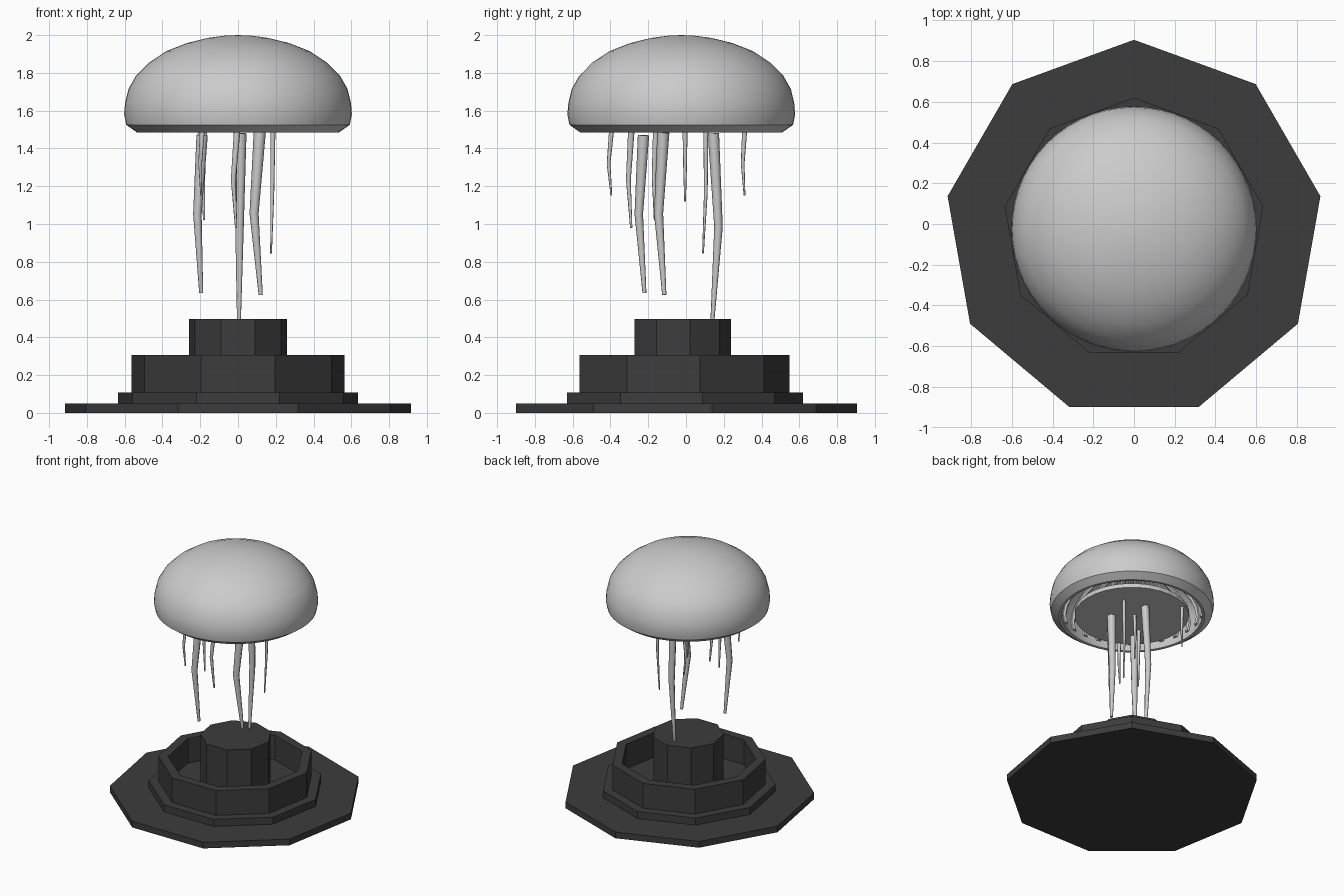
import bpy, bmesh, math
from mathutils import Vector

if "Cube" in bpy.data.objects:
    bpy.data.objects.remove(bpy.data.objects["Cube"])

CY = -0.025  # shared axis offset in y

dark = bpy.data.materials.new("dark_stone")
dark.diffuse_color = (0.045, 0.045, 0.045, 1)
dark.use_nodes = True
dark.node_tree.nodes["Principled BSDF"].inputs["Base Color"].default_value = dark.diffuse_color


def finish(bm, name, mat=None, smooth=None):
    bmesh.ops.recalc_face_normals(bm, faces=bm.faces)
    me = bpy.data.meshes.new(name)
    bm.to_mesh(me)
    bm.free()
    ob = bpy.data.objects.new(name, me)
    bpy.context.collection.objects.link(ob)
    if mat:
        me.materials.append(mat)
    if smooth:
        bpy.ops.object.select_all(action='DESELECT')
        ob.select_set(True)
        bpy.context.view_layer.objects.active = ob
        bpy.ops.object.shade_smooth_by_angle(angle=math.radians(smooth))
    return ob


def lathe(name, profile, sides, start=math.pi / 2, mat=None, smooth=None, closed=False):
    """Revolve (radius, z) points; radius 0 becomes a pole."""
    bm = bmesh.new()
    rings = []
    for r, z in profile:
        if r == 0:
            rings.append([bm.verts.new((0, CY, z))] * sides)
        else:
            rings.append([bm.verts.new((r * math.cos(start + math.tau * i / sides),
                                        CY + r * math.sin(start + math.tau * i / sides), z))
                          for i in range(sides)])
    pairs = list(zip(rings, rings[1:]))
    if closed:
        pairs.append((rings[-1], rings[0]))
    for a, b in pairs:
        for i in range(sides):
            j = (i + 1) % sides
            loop = list(dict.fromkeys((a[i], a[j], b[j], b[i])))
            bm.faces.new(loop)
    if not closed:
        for ring in (rings[0], rings[-1]):
            if ring[0] is not ring[1]:
                bm.faces.new(ring)
    return finish(bm, name, mat, smooth)


def tube(bm, points, radii, sides=6):
    """Tapered tube through the points, with capped ends."""
    pts = [Vector(p) for p in points]
    rings = []
    for k, p in enumerate(pts):
        d = (pts[min(k + 1, len(pts) - 1)] - pts[max(k - 1, 0)]).normalized()
        u = d.orthogonal().normalized()
        if rings:
            u = (last - d * last.dot(d)).normalized()
        last = u
        v = d.cross(u)
        rings.append([bm.verts.new(p + radii[k] * (u * math.cos(math.tau * i / sides)
                                                   + v * math.sin(math.tau * i / sides)))
                      for i in range(sides)])
    for a, b in zip(rings, rings[1:]):
        for i in range(sides):
            j = (i + 1) % sides
            bm.faces.new((a[i], a[j], b[j], b[i]))
    bm.faces.new(rings[0])
    bm.faces.new(rings[-1])


# Nine-sided stepped base
lathe("base_plate", [(0.93, 0), (0.93, 0.05)], 9, mat=dark)
lathe("base_step", [(0.645, 0.05), (0.645, 0.107)], 9, mat=dark)
lathe("base_ring", [(0.573, 0.107), (0.573, 0.307), (0.50, 0.307), (0.50, 0.107)], 9,
      mat=dark, closed=True)
lathe("base_column", [(0.263, 0.107), (0.263, 0.497)], 9, mat=dark)

# Bell: outer dome, rolled rim and inner dome
outer = [(0, 2.0), (0.07, 1.997), (0.16, 1.985), (0.27, 1.958), (0.38, 1.915), (0.47, 1.855),
         (0.54, 1.785), (0.58, 1.715), (0.598, 1.64), (0.603, 1.58), (0.592, 1.525), (0.535, 1.485)]
inner = [(0.515, 1.487), (0.535, 1.55), (0.55, 1.62), (0.535, 1.70), (0.50, 1.76), (0.43, 1.83),
         (0.34, 1.88), (0.24, 1.92), (0.12, 1.95), (0, 1.96)]
lathe("bell", outer + inner, 56, start=0, smooth=40)

# Ribs running along the inside of the bell
bm = bmesh.new()
for n in range(28):
    a = math.tau * n / 28
    path = [(r * math.cos(a), CY + r * math.sin(a), z) for r, z in inner[1:-1]]
    tube(bm, path, [0.02] * 7 + [0.008], 6)
finish(bm, "bell_ribs", smooth=40)

# Disc under the bell
lathe("under_disc", [(0.42, 1.487), (0.42, 1.52)], 32)

# Tentacles: (top x, y, z), (mid x, y), (end x, y, z), top radius
tentacles = [
    ((-0.19, -0.225, 1.47), (-0.215, -0.25), (-0.195, -0.22, 0.635), 0.03),
    ((0.115, -0.12, 1.485), (0.085, -0.145), (0.12, -0.115, 0.625), 0.032),
    ((0.015, 0.145, 1.48), (0.008, 0.172), (0.005, 0.14, 0.49), 0.03),
    ((-0.005, -0.29, 1.487), (-0.025, -0.305), (-0.01, -0.29, 0.98), 0.017),
    ((0.185, 0.105, 1.487), (0.182, 0.105), (0.175, 0.09, 0.845), 0.013),
    ((-0.19, -0.395, 1.487), (-0.20, -0.41), (-0.195, -0.395, 1.15), 0.013),
    ((-0.18, -0.16, 1.487), (-0.185, -0.17), (-0.18, -0.165, 1.02), 0.015),
    ((-0.01, -0.005, 1.487), (-0.015, -0.005), (-0.01, -0.005, 1.12), 0.013),
    ((-0.20, 0.31, 1.487), (-0.205, 0.30), (-0.20, 0.31, 1.15), 0.013),
]
for n, (top, mid, end, r) in enumerate(tentacles, 1):
    bm = bmesh.new()
    mid = (*mid, (top[2] + end[2]) / 2)
    tube(bm, [top, mid, end], [r, r * 0.75, r * 0.35], 8)
    finish(bm, f"tentacle_{n}", smooth=50)
